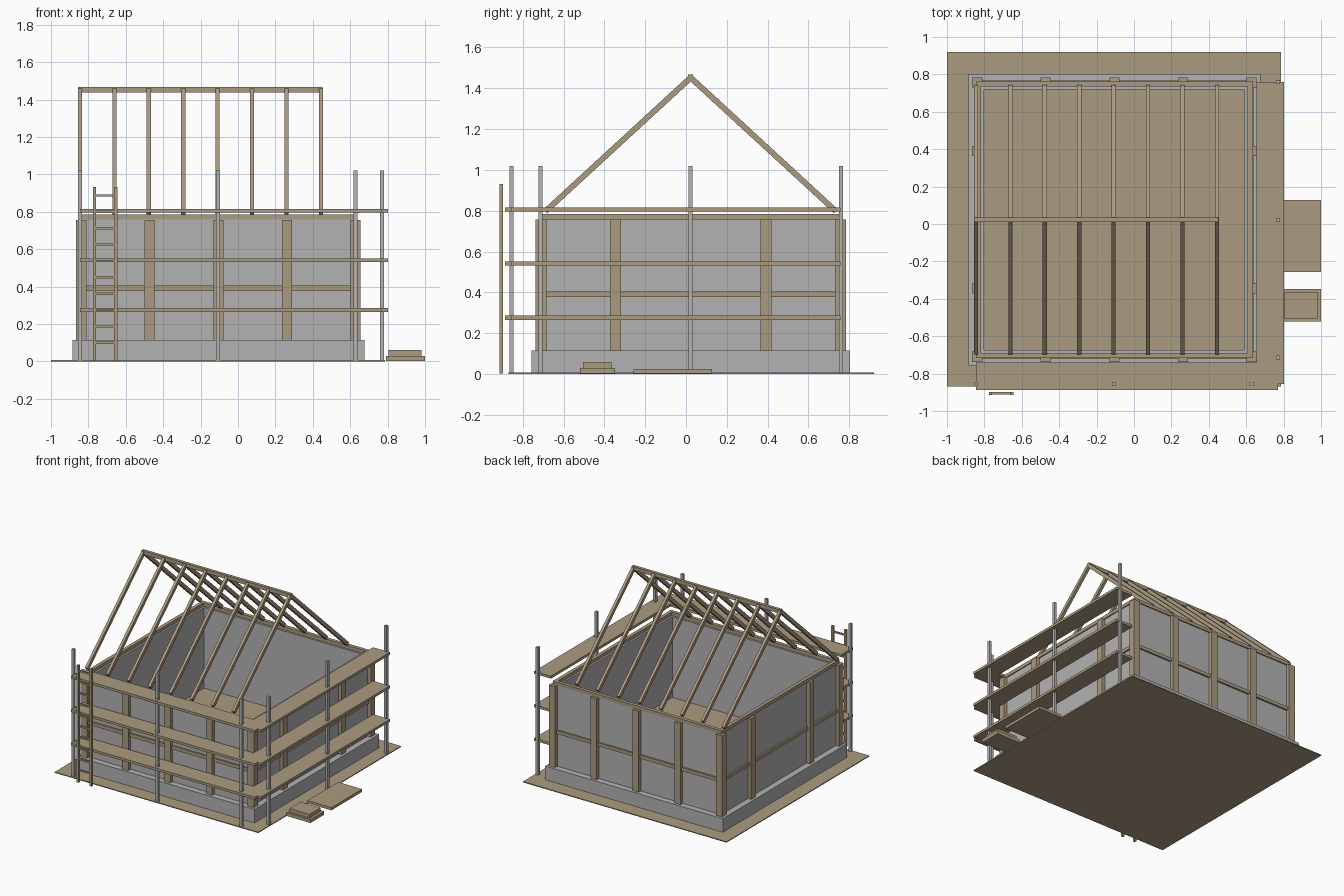
import bpy, math
from mathutils import Matrix

cube = bpy.data.objects.get("Cube")
if cube:
    bpy.data.objects.remove(cube)


def material(name, rgb):
    m = bpy.data.materials.new(name)
    m.use_nodes = True
    color = (*rgb, 1)
    m.diffuse_color = color
    m.node_tree.nodes["Principled BSDF"].inputs["Base Color"].default_value = color
    return m


WOOD = material("tan wood", (0.41, 0.33, 0.22))
GREY = material("concrete grey", (0.45, 0.45, 0.45))


def box(name, mat, x, y, z):
    """Box spanning the three (low, high) ranges."""
    lo, hi = zip(x, y, z)
    verts = [(a, b, c) for a in x for b in y for c in z]
    faces = [(0, 1, 3, 2), (4, 6, 7, 5), (0, 4, 5, 1),
             (2, 3, 7, 6), (0, 2, 6, 4), (1, 5, 7, 3)]
    mesh = bpy.data.meshes.new(name)
    mesh.from_pydata(verts, [], faces)
    mesh.materials.append(mat)
    ob = bpy.data.objects.new(name, mesh)
    bpy.context.collection.objects.link(ob)
    return ob


def around(c, width):
    return (c - width / 2, c + width / 2)


CX, CY = -0.105, 0.023   # middle of the house


def ring(name, mat, inner, outer, z):
    """Four bars forming a square frame around the house middle."""
    for s, side in ((-1, "front"), (1, "back")):
        y = sorted((CY + s * inner, CY + s * outer))
        box(f"{side}_{name}", mat, around(CX, 2 * outer), y, z)
    for s, side in ((-1, "right"), (1, "left")):
        x = sorted((CX + s * inner, CX + s * outer))
        box(f"{side}_{name}", mat, x, around(CY, 2 * inner), z)


# Ground sheet, foundation, floor and walls
box("ground_sheet", WOOD, (-1, 0.787), (-0.87, 0.92), (0, 0.007))
ring("foundation", GREY, 0.697, 0.78, (0.007, 0.115))
box("floor", WOOD, around(CX, 1.4), around(CY, 1.4), (0.09, 0.118))
ring("wall", GREY, 0.697, 0.732, (0.115, 0.758))

# Timber frame: rails, top plates and posts
ring("rail", WOOD, 0.72, 0.745, (0.378, 0.405))
ring("top_plate", WOOD, 0.712, 0.74, (0.758, 0.785))
POST, POST_Z, EDGE = 0.054, (0.115, 0.757), 0.733
for sx in (-1, 1):
    for sy in (-1, 1):
        box("corner_post", WOOD, around(CX + sx * EDGE, POST),
            around(CY + sy * EDGE, POST), POST_Z)
for s in (-1, 1):
    for offset in (-0.368, 0, 0.368):
        box("wall_post", WOOD, around(CX + offset, POST),
            around(CY + s * EDGE, POST), POST_Z)
        if offset:
            box("side_post", WOOD, around(CX + s * EDGE, POST),
                around(CY + offset, POST), POST_Z)

# Roof: ridge beam and eight pairs of rafters
box("ridge_beam", WOOD, (-0.855, 0.453), around(CY, 0.024), (1.438, 1.468))
RUN, RISE = 0.712, 0.655
length, pitch = math.hypot(RUN, RISE), math.atan2(RISE, RUN)
for i in range(8):
    for s in (-1, 1):
        rafter = box("rafter", WOOD, around(0, 0.022), around(0, length),
                     around(0, 0.028))
        rafter.matrix_world = (
            Matrix.Translation((-0.845 + 0.184 * i, CY + s * RUN / 2, 0.797 + RISE / 2))
            @ Matrix.Rotation(-s * pitch, 4, "X"))

# Scaffold: poles and three levels of planks
POLES = [(x, -0.855) for x in (-0.845, -0.107, 0.629)]
POLES += [(0.769, y) for y in (-0.713, 0.022, 0.76)]
for x, y in POLES:
    box("scaffold_pole", GREY, around(x, 0.021), around(y, 0.021), (0, 1.02))
for level in range(1, 4):
    z = around(0.2655 * level + 0.01, 0.02)
    box("front_scaffold_plank", WOOD, (-0.845, 0.769), (-0.888, -0.74), z)
    box("side_scaffold_plank", WOOD, (0.655, 0.802), (-0.855, 0.758), z)

# Ladder
for x in (-0.767, -0.654):
    box("ladder_rail", WOOD, around(x, 0.017), (-0.914, -0.897), (0.003, 0.932))
for i in range(10):
    box("ladder_rung", WOOD, (-0.767, -0.654), around(-0.905, 0.012),
        around(0.1 + 0.0875 * i, 0.012))

# Building boards lying beside the house
box("wide_board", WOOD, (0.79, 1), (-0.257, 0.127), (0.003, 0.025))
box("lower_board", WOOD, (0.79, 1), (-0.52, -0.347), (0.003, 0.03))
box("upper_board", WOOD, (0.805, 0.98), (-0.504, -0.364), (0.03, 0.06))
